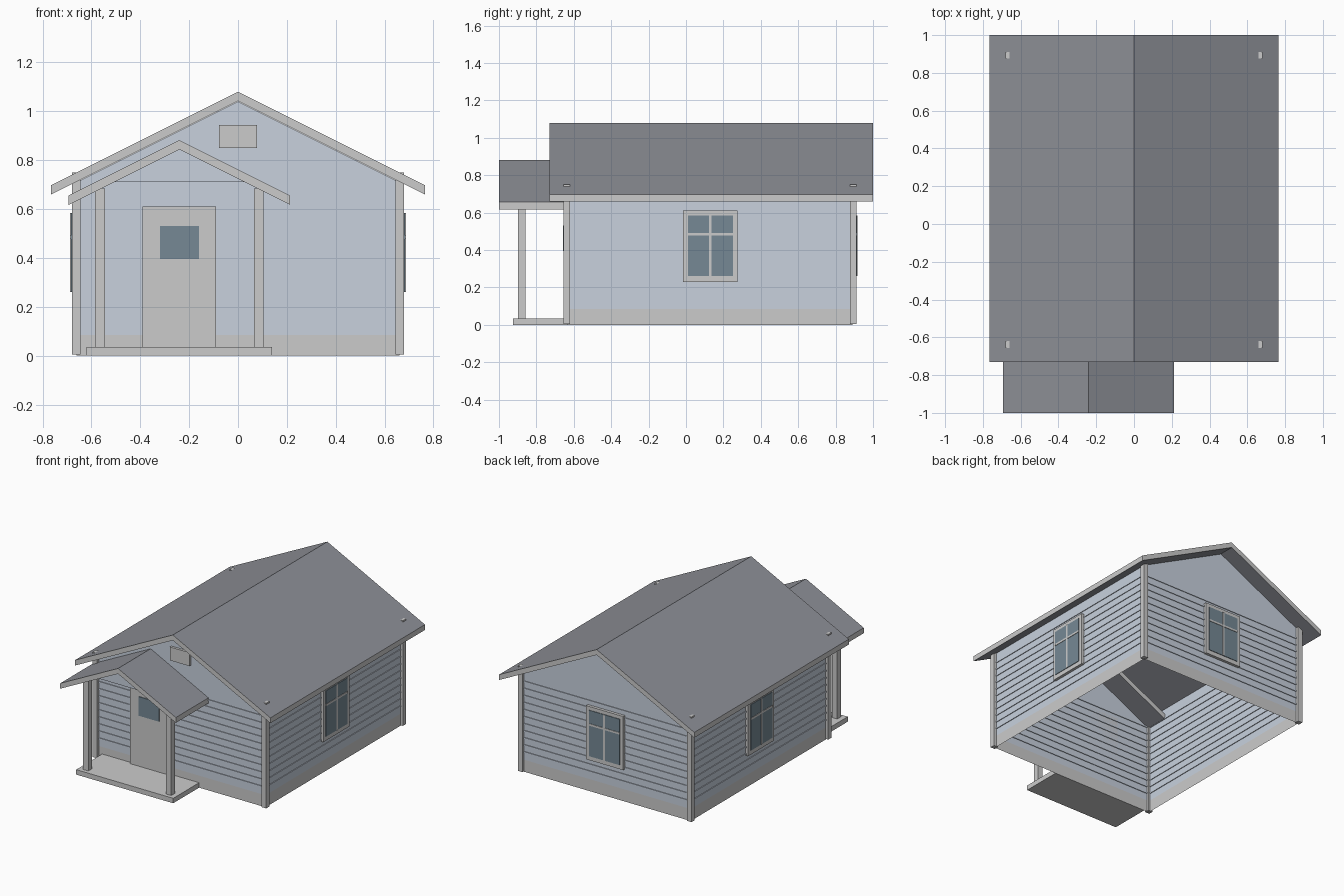
import bpy, bmesh
from math import pi
from mathutils import Matrix

if "Cube" in bpy.data.objects:
    bpy.data.objects.remove(bpy.data.objects["Cube"])


def material(name, rgb):
    m = bpy.data.materials.new(name)
    m.diffuse_color = (*rgb, 1)
    m.use_nodes = True
    m.node_tree.nodes["Principled BSDF"].inputs["Base Color"].default_value = m.diffuse_color
    return m


TRIM = material("trim_grey", (0.8, 0.8, 0.79))
WALL = material("siding_blue_grey", (0.58, 0.64, 0.73))
ROOF = material("roof_grey", (0.27, 0.28, 0.31))
GLASS = material("glass_dark", (0.18, 0.25, 0.30))

WX, Y0, Y1 = 0.66, -0.635, 0.89      # wall planes
PX, PITCH = -0.24, 0.5               # porch centre, roof slope


def finish(name, bm, mats):
    me = bpy.data.meshes.new(name)
    bmesh.ops.recalc_face_normals(bm, faces=bm.faces)
    bm.to_mesh(me)
    bm.free()
    for m in mats:
        me.materials.append(m)
    ob = bpy.data.objects.new(name, me)
    bpy.context.collection.objects.link(ob)
    return ob


def box(name, x, y, z, mat=TRIM, mtx=Matrix()):
    bm = bmesh.new()
    bmesh.ops.create_cube(bm, size=1)
    for v in bm.verts:
        v.co = [(r[0] + r[1]) / 2 + c * (r[1] - r[0]) for r, c in zip((x, y, z), v.co)]
    bm.transform(mtx)
    return finish(name, bm, [mat])


def prism(bm, profile, y0, y1):
    """Extrude an x-z profile along y."""
    face = bm.faces.new([bm.verts.new((x, y0, z)) for x, z in profile])
    geom = bmesh.ops.extrude_face_region(bm, geom=[face])["geom"]
    for v in geom:
        if isinstance(v, bmesh.types.BMVert):
            v.co.y = y1


def gable_roof(name, cx, half, ridge, y0, y1, t=0.038):
    eave = ridge - half * PITCH
    bm = bmesh.new()
    prism(bm, [(cx - half, eave), (cx, ridge), (cx + half, eave),
               (cx + half, eave - t), (cx, ridge - t), (cx - half, eave - t)], y0, y1)
    bm.normal_update()
    for f in bm.faces:                # light fascia on the edges
        f.material_index = int(abs(f.normal.z) < 0.1)
    return finish(name, bm, [ROOF, TRIM])


# House shell: open-bottomed sheet walls with a light foundation band
bm = bmesh.new()
top = 1.04 - WX * PITCH
corners = [(-WX, Y0), (WX, Y0), (WX, Y1), (-WX, Y1)]
rings = [[bm.verts.new((x, y, z)) for x, y in corners] for z in (0, 0.085, top)]
apex = [bm.verts.new((0, y, 1.04)) for y in (Y0, Y1)]
for k in range(2):
    for i in range(4):
        j = (i + 1) % 4
        f = bm.faces.new((rings[k][i], rings[k][j], rings[k + 1][j], rings[k + 1][i]))
        f.material_index = 1 - k
bm.faces.new((rings[2][0], rings[2][1], apex[0]))
bm.faces.new((rings[2][2], rings[2][3], apex[1]))
finish("house_walls", bm, [WALL, TRIM])

# Siding laps on all four walls
for i in range(11):
    z = (0.135 + i * 0.05, 0.145 + i * 0.05)
    for side, x in (("left", -WX), ("right", WX)):
        box(f"siding_{side}_{i}", (x - 0.005, x + 0.005), (Y0, Y1), z, WALL)
    for side, y in (("front", Y0), ("back", Y1)):
        box(f"siding_{side}_{i}", (-WX, WX), (y - 0.005, y + 0.005), z, WALL)

# Corner boards, tips just piercing the roof
for sx in (-1, 1):
    for side, y in (("front", -0.638), ("back", 0.893)):
        x = sorted((sx * 0.645, sx * 0.68))
        box(f"corner_board_{side}_{'left' if sx < 0 else 'right'}",
            x, (y - 0.0175, y + 0.0175), (0.005, 0.75))

# Roofs
gable_roof("main_roof", 0, 0.765, 1.08, -0.73, 1.0)
gable_roof("porch_roof", PX, 0.453, 0.882, -1.0, -0.47)


# Windows, modelled facing -y then turned onto their wall
def window(name, x, y, angle):
    m = Matrix.Translation((x, y, 0)) @ Matrix.Rotation(angle, 4, 'Z')
    box(name + "_trim", (-0.145, 0.145), (-0.02, 0), (0.23, 0.61), TRIM, m)
    box(name + "_glass", (-0.12, 0.12), (-0.024, -0.01), (0.26, 0.585), GLASS, m)
    box(name + "_mullion", (-0.007, 0.007), (-0.027, -0.01), (0.26, 0.585), TRIM, m)
    box(name + "_crossbar", (-0.12, 0.12), (-0.027, -0.01), (0.478, 0.492), TRIM, m)


window("right_window", WX, 0.13, pi / 2)
window("left_window", -WX, 0.13, -pi / 2)
window("back_window", 0, Y1, pi)

# Front door and gable vent
box("door", (-0.39, -0.09), (-0.652, Y0), (0.035, 0.61))
box("door_glass", (-0.32, -0.16), (-0.657, -0.645), (0.395, 0.53), GLASS)
box("gable_vent", (-0.077, 0.077), (-0.652, Y0), (0.85, 0.945))

# Porch
box("porch_slab", (-0.62, 0.14), (-0.925, Y0), (0, 0.035))
for side, x in (("left", PX - 0.325), ("right", PX + 0.325)):
    box(f"porch_post_{side}", (x - 0.02, x + 0.02), (-0.897, -0.857), (0.035, 0.685))
bm = bmesh.new()
prism(bm, [(PX - 0.28, 0.71), (PX + 0.28, 0.71), (PX, 0.85)], -0.895, -0.86)
finish("porch_gable", bm, [WALL])
